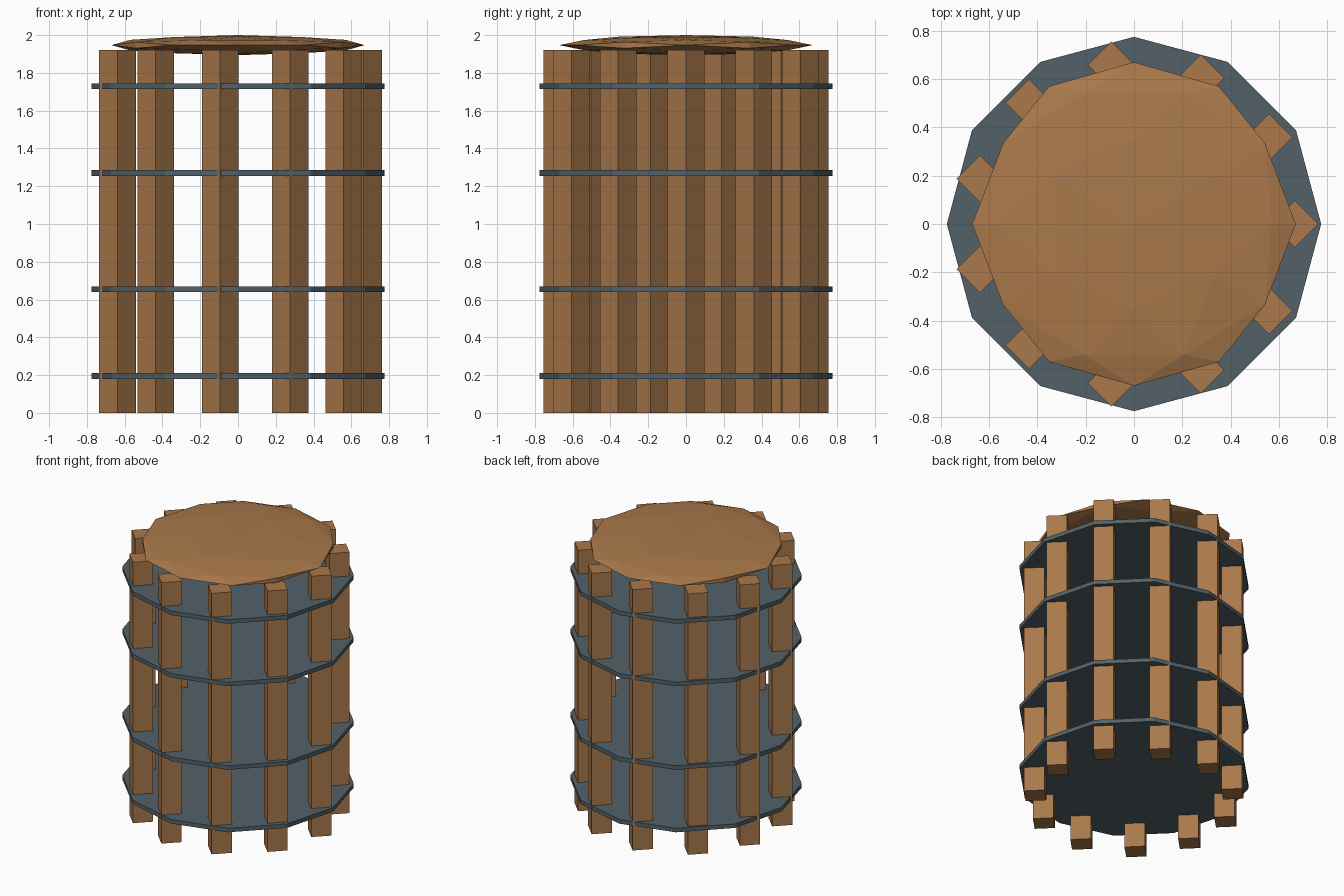
import bpy, math
from mathutils import Vector

old = bpy.data.objects.get("Cube")
if old:
    bpy.data.objects.remove(old, do_unlink=True)


def material(name, rgb):
    m = bpy.data.materials.new(name)
    m.use_nodes = True
    m.diffuse_color = (*rgb, 1)
    m.node_tree.nodes["Principled BSDF"].inputs["Base Color"].default_value = (*rgb, 1)
    return m


wood = material("warm wood", (0.40, 0.19, 0.07))
metal = material("slate metal", (0.085, 0.12, 0.137))


def prism(name, sides, radius, z0, z1, mat, x=0, y=0, turn=0):
    bpy.ops.mesh.primitive_cylinder_add(vertices=sides, radius=radius, depth=z1 - z0,
                                        location=(x, y, (z0 + z1) / 2), rotation=(0, 0, turn))
    ob = bpy.context.object
    ob.name = name
    ob.data.materials.append(mat)
    return ob


# Upright posts: square bars, all standing corner-on
POSTS = 11
for i in range(POSTS):
    a = math.tau * i / POSTS
    prism(f"post_{i + 1}", 4, 0.097, 0, 1.92, wood, 0.665 * math.cos(a), 0.665 * math.sin(a))

# Four twelve-sided plates holding the posts
for i, z in enumerate((0.195, 0.655, 1.27, 1.73)):
    prism(f"plate_{i + 1}", 12, 0.775, z - 0.015, z + 0.015, metal)

# Domed lid: faceted ball, turned so an edge midpoint is on top, then flattened
bpy.ops.mesh.primitive_ico_sphere_add(subdivisions=2, radius=1)
lid = bpy.context.object
lid.name = "lid"
me = lid.data
tips = [v.co.copy() for v in me.vertices[:12]]
pole = max(tips, key=lambda c: c.z)
near = min((c for c in tips if c is not pole), key=lambda c: (c - pole).length)
up = (pole + near).normalized()
across = (pole - near).normalized()
side = across.cross(up)
for v in me.vertices:
    c = v.co.copy()
    v.co = Vector((c.dot(side) * 0.67, c.dot(across) * 0.67, c.dot(up) * 0.053))
lid.location.z = 1.947
me.materials.append(wood)
